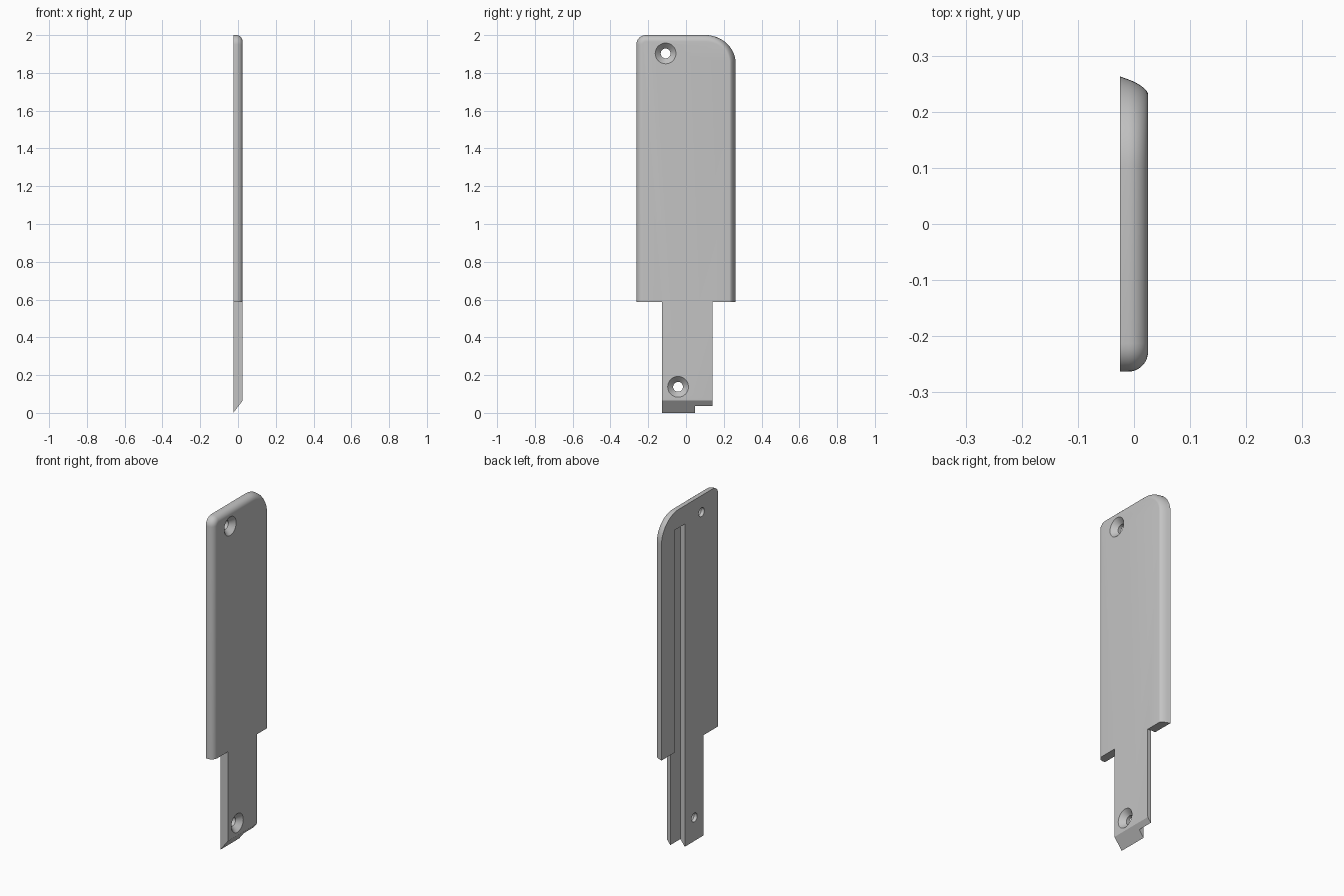
import bpy, bmesh
from math import sin, cos, pi, radians
from mathutils import Matrix

if "Cube" in bpy.data.objects:
    bpy.data.objects.remove(bpy.data.objects["Cube"])

grey = bpy.data.materials.new("plain grey")
grey.use_nodes = True
grey.diffuse_color = (0.55, 0.55, 0.55, 1)
grey.node_tree.nodes["Principled BSDF"].inputs["Base Color"].default_value = grey.diffuse_color

HALF_X, HALF_Y, TOP = 0.025, 0.263, 2.0
SHOULDER = 0.588           # underside of the wide panel
TAIL = (-0.128, 0.14)      # y range of the narrow tail
ROUND = 0.035              # edge rounding on the outer face


def make_object(name, bm):
    bmesh.ops.recalc_face_normals(bm, faces=bm.faces)
    mesh = bpy.data.meshes.new(name)
    bm.to_mesh(mesh)
    bm.free()
    mesh.materials.append(grey)
    obj = bpy.data.objects.new(name, mesh)
    bpy.context.collection.objects.link(obj)
    return obj


def arc(cy, cz, ry, rz, start, steps):
    """Quarter ellipse running clockwise from the start angle."""
    angles = [start - pi / 2 * i / steps for i in range(steps + 1)]
    return [(cy + ry * cos(a), cz + rz * sin(a)) for a in angles]


def outline(inset, back_inset, tip):
    """Side outline of panel and tail, pulled in at the rounded edges."""
    front = -HALF_Y + inset
    back = HALF_Y - back_inset
    pts = [(TAIL[0], tip), (TAIL[0], SHOULDER), (front, SHOULDER)]
    pts += arc(-0.213, TOP - 0.05, 0.05 - inset, 0.05 - inset, pi, 8)
    pts += arc(0.102, 1.85, back - 0.102, 0.15 - inset, pi / 2, 16)
    pts += [(back, SHOULDER), (TAIL[1], SHOULDER), (TAIL[1], tip)]
    return pts


# Plate: outlines stacked through the thickness
bm = bmesh.new()
rings = []
levels = [(-HALF_X, 0)]
levels += [(HALF_X - ROUND + ROUND * sin(a), a) for a in (radians(d) for d in range(0, 91, 10))]
for x, a in levels:
    inset = ROUND * (1 - cos(a))
    back_inset = 0.36 * (x + HALF_X) + 0.014 * (1 - cos(a))
    tip = 1.3 * (x + HALF_X) + (0.006 if a > 1.5 else 0)
    rings.append([bm.verts.new((x, y, z)) for y, z in outline(inset, back_inset, tip)])
for low, high in zip(rings, rings[1:]):
    for i in range(len(low)):
        j = (i + 1) % len(low)
        bm.faces.new((low[i], low[j], high[j], high[i]))
bm.faces.new(rings[0])
bm.faces.new(rings[-1])
plate = make_object("cover_plate", bm)


# Slot along the flat side, open at the tail
def slot_cutter():
    bm = bmesh.new()
    low, high = (-0.1, 0.047, -0.1), (0.004, 0.141, 1.892)
    size = [h - l for l, h in zip(low, high)]
    mid = [(l + h) / 2 for l, h in zip(low, high)]
    bmesh.ops.create_cube(bm, size=1, matrix=Matrix.Translation(mid) @ Matrix.Diagonal((*size, 1)))
    return make_object("slot_cutter", bm)


# Countersunk screw hole, turned around the x axis
def screw_cutter(y, z, sides=32):
    bm = bmesh.new()
    rings = []
    for x, r in ((-0.06, 0.026), (-0.005, 0.026), (HALF_X, 0.055), (0.06, 0.055)):
        rings.append([bm.verts.new((x, y + r * cos(2 * pi * i / sides), z + r * sin(2 * pi * i / sides)))
                      for i in range(sides)])
    for low, high in zip(rings, rings[1:]):
        for i in range(sides):
            j = (i + 1) % sides
            bm.faces.new((low[i], low[j], high[j], high[i]))
    bm.faces.new(rings[0])
    bm.faces.new(rings[-1])
    return make_object("screw_cutter", bm)


bpy.ops.object.select_all(action='DESELECT')
bpy.context.view_layer.objects.active = plate
plate.select_set(True)
for cutter in (slot_cutter(), screw_cutter(-0.108, 1.903), screw_cutter(-0.042, 0.138)):
    cutter.hide_render = True
    mod = plate.modifiers.new("cut", 'BOOLEAN')
    mod.operation = 'DIFFERENCE'
    mod.solver = 'EXACT'
    mod.object = cutter
    bpy.ops.object.modifier_apply(modifier=mod.name)
    bpy.data.objects.remove(cutter)

bpy.ops.object.shade_smooth_by_angle(angle=radians(30))
